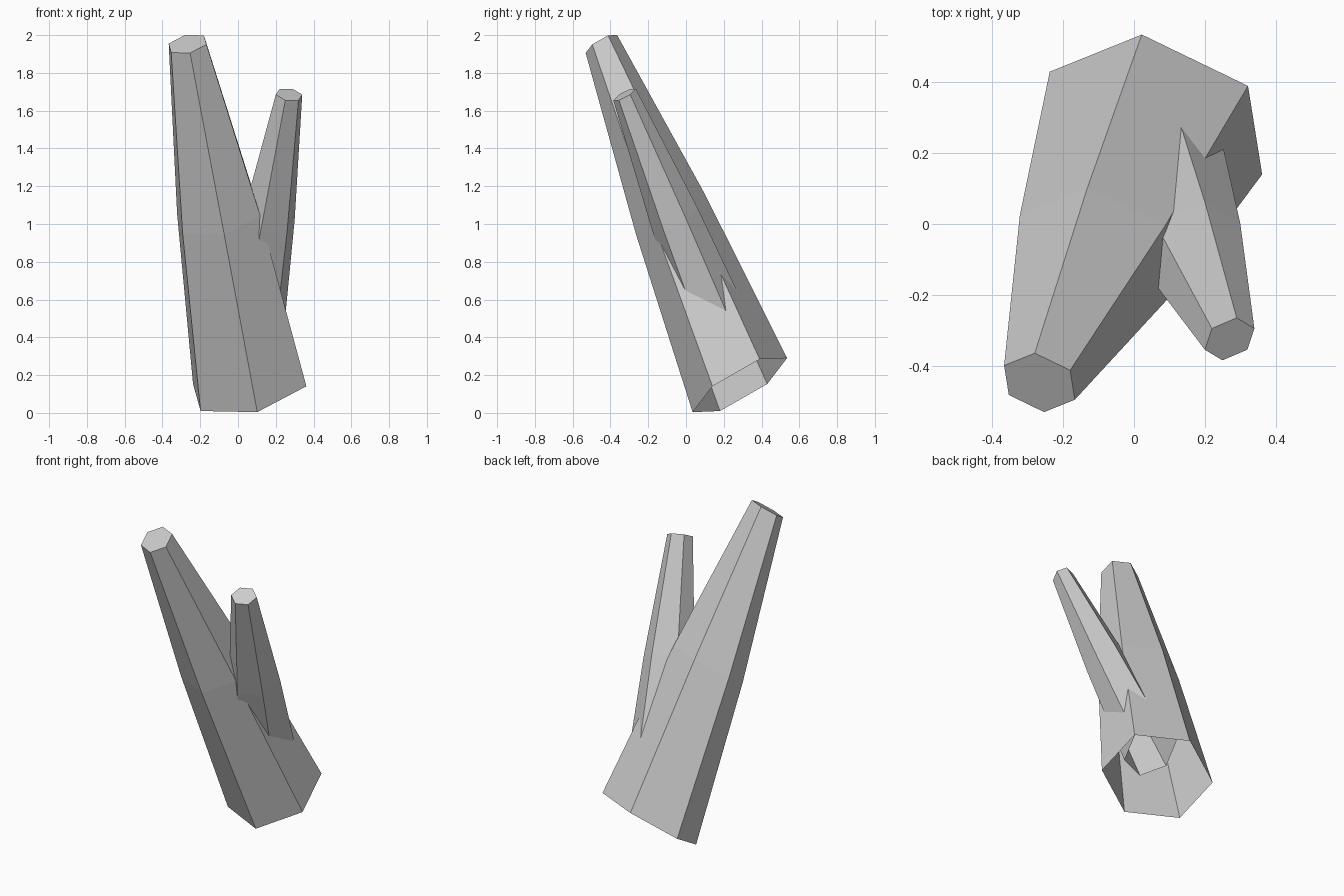
import bpy, bmesh, math
from mathutils import Vector

if "Cube" in bpy.data.objects:
    bpy.data.objects.remove(bpy.data.objects["Cube"])


def hex_limb(name, base, tip, a, b, scales):
    """Tapered six-sided limb, open at the base and capped at the tip.
    a and b are two neighbouring corner offsets of the hexagon."""
    base, tip, a, b = map(Vector, (base, tip, a, b))
    offsets = [a, b, b - a, -a, -b, a - b]
    bm = bmesh.new()
    rings = []
    for i, s in enumerate(scales):
        centre = base.lerp(tip, i / (len(scales) - 1))
        rings.append([bm.verts.new(centre + o * s) for o in offsets])
    for low, high in zip(rings, rings[1:]):
        for k in range(6):
            n = (k + 1) % 6
            bm.faces.new((low[k], low[n], high[n], high[k]))
    bm.faces.new(rings[-1])
    mesh = bpy.data.meshes.new(name)
    bm.to_mesh(mesh)
    bm.free()
    obj = bpy.data.objects.new(name, mesh)
    bpy.context.collection.objects.link(obj)
    return obj


# Leaning main trunk
hex_limb("trunk", (0.062, 0.285, 0.147), (-0.267, -0.448, 1.953),
         (0.30, -0.145, -0.006), (0.26, 0.105, 0.137), (1, 0.733, 0.333))

# Side branch growing from inside the trunk
hex_limb("branch", (0.05, 0.21, 0.36), (0.27, -0.325, 1.685),
         (0.07, 0.03, 0.0), (0.02, 0.06, 0.03), (2.65, 2.0, 1))
